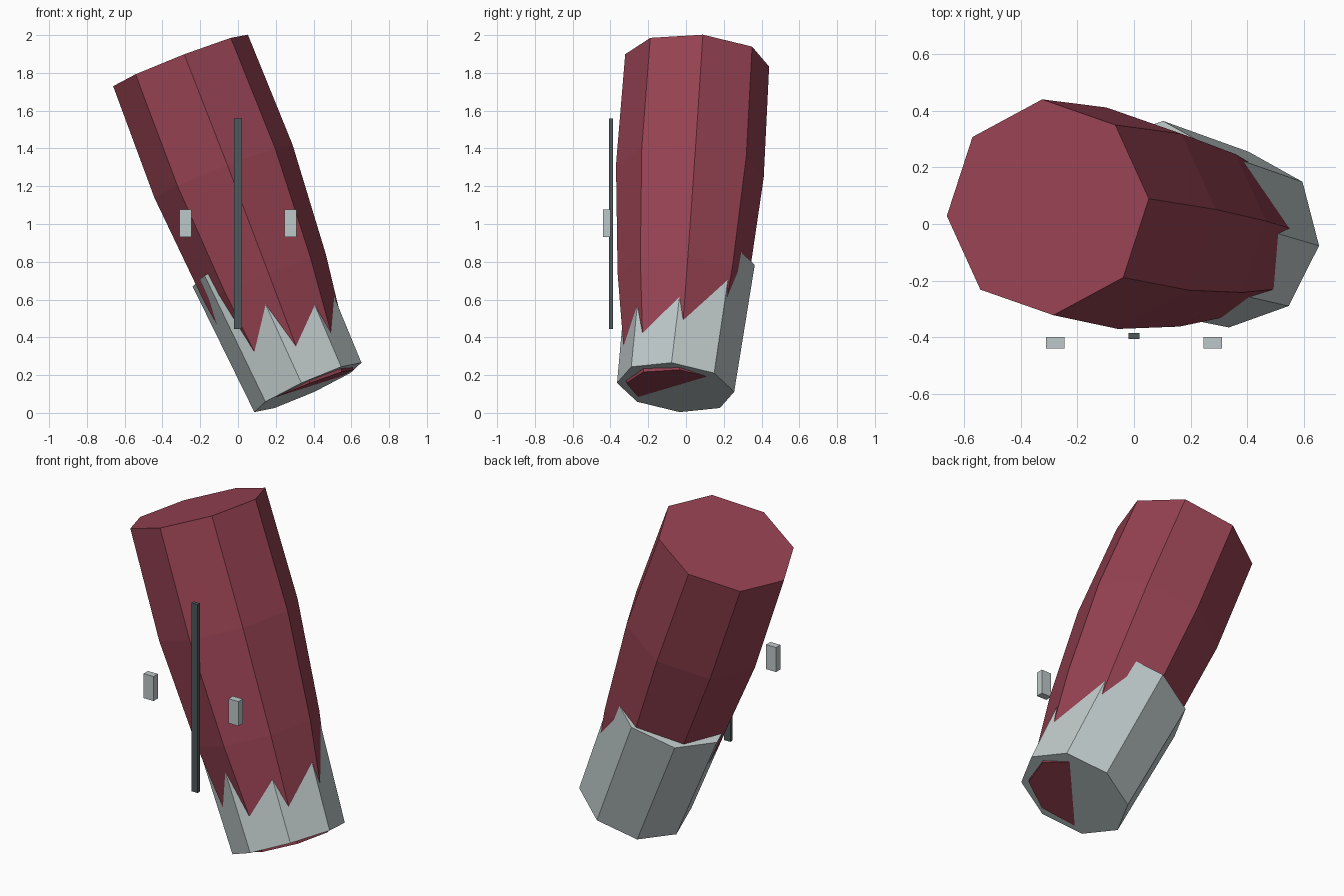
import bpy, bmesh, math
from mathutils import Vector

if "Cube" in bpy.data.objects:
    bpy.data.objects.remove(bpy.data.objects["Cube"])


def material(name, rgb):
    """Flat material from 0-255 display colour, converted to linear."""
    m = bpy.data.materials.new(name)
    lin = [((c / 255 + 0.055) / 1.055) ** 2.4 for c in rgb]
    m.diffuse_color = (*lin, 1.0)
    m.use_nodes = True
    m.node_tree.nodes["Principled BSDF"].inputs["Base Color"].default_value = m.diffuse_color
    return m


RED = material("dark red", (150, 66, 82))
GREY = material("light grey", (190, 200, 200))
DARK = material("dark grey", (78, 88, 90))


def finish(name, bm, mat):
    bmesh.ops.recalc_face_normals(bm, faces=bm.faces)
    mesh = bpy.data.meshes.new(name)
    bm.to_mesh(mesh)
    bm.free()
    mesh.materials.append(mat)
    obj = bpy.data.objects.new(name, mesh)
    bpy.context.collection.objects.link(obj)
    return obj


def tilted_prism(name, base, axis, first_corner, profile, mat, sides=8):
    """Capped prism: profile holds (distance along axis, radius)."""
    base, axis = Vector(base), Vector(axis).normalized()
    u = Vector(first_corner)
    u = (u - axis * u.dot(axis)).normalized()
    v = axis.cross(u)
    bm = bmesh.new()
    rings = []
    for dist, radius in profile:
        ring = []
        for i in range(sides):
            a = math.tau * i / sides
            ring.append(bm.verts.new(
                base + axis * dist + (u * math.cos(a) + v * math.sin(a)) * radius))
        rings.append(ring)
    for lo, hi in zip(rings, rings[1:]):
        for i in range(sides):
            j = (i + 1) % sides
            bm.faces.new((lo[i], lo[j], hi[j], hi[i]))
    bm.faces.new(rings[0][::-1])
    bm.faces.new(rings[-1])
    return finish(name, bm, mat)


def box(name, center, size, mat):
    bm = bmesh.new()
    bmesh.ops.create_cube(bm, size=1.0)
    for vert in bm.verts:
        vert.co = Vector(center) + Vector(c * s for c, s in zip(vert.co, size))
    return finish(name, bm, mat)


# Bulging red sleeve, leaning to the left
tilted_prism("sleeve", (0.367, -0.055, 0.135), (-0.671, 0.114, 1.73),
             (0.355, 0.03, 0.135),
             [(0, 0.262), (0.62, 0.347), (1.23, 0.393), (1.86, 0.383)], RED)

# Grey cuff around the lower end, leaning slightly more
tilted_prism("cuff", (0.37, -0.055, 0.135), (-0.409, 0.114, 0.905),
             (0.285, -0.022, 0.13), [(0, 0.313), (0.745, 0.337)], GREY)

# Thin upright bar in front
box("front_bar", (0, -0.396, 1.002), (0.04, 0.021, 1.115), DARK)

# Pair of small blocks beside the bar
for side, label in ((-1, "left"), (1, "right")):
    box(label + "_block", (side * 0.278, -0.419, 1.003), (0.065, 0.041, 0.145), GREY)
